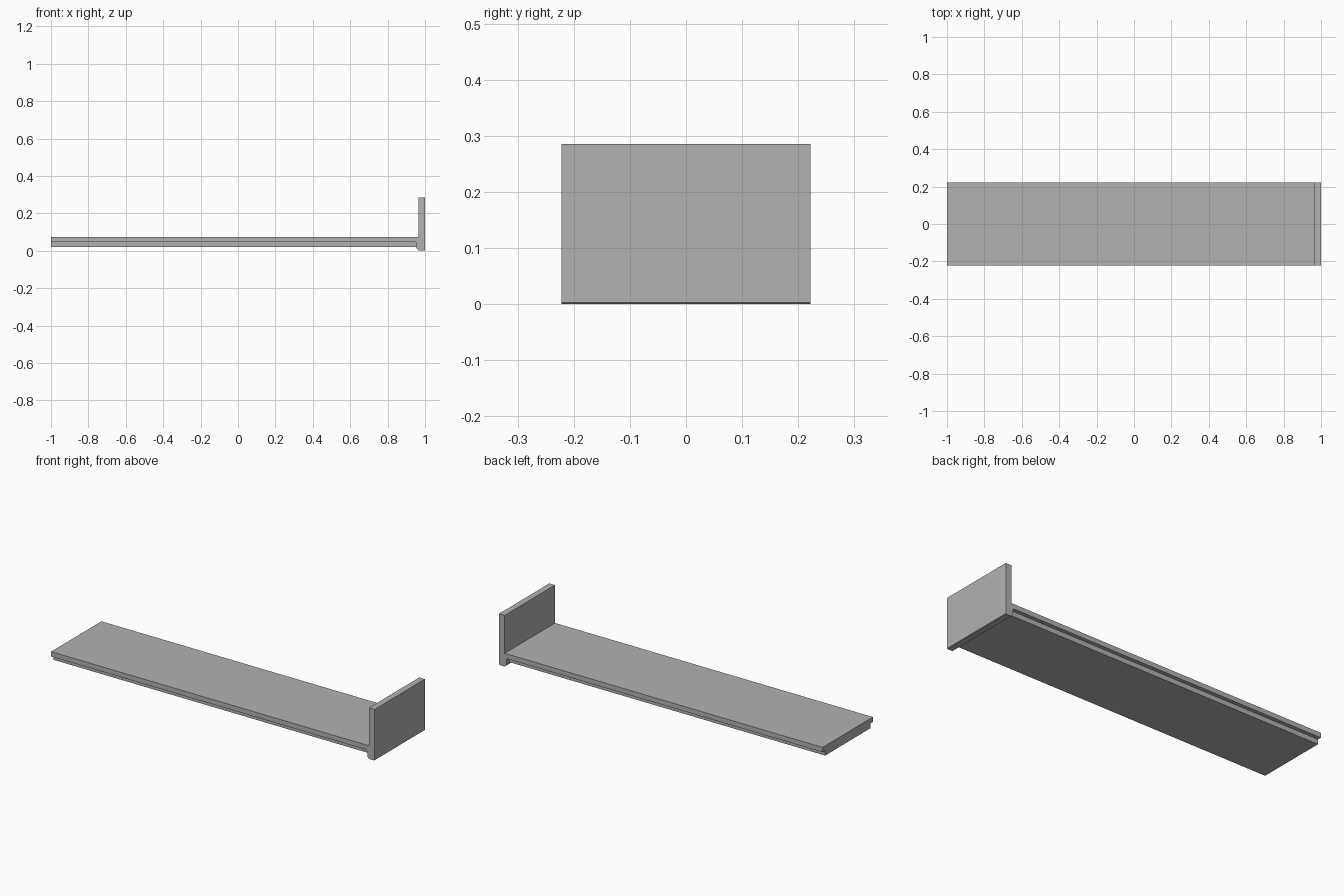
import bpy
import bmesh

cube = bpy.data.objects.get("Cube")
if cube:
    bpy.data.objects.remove(cube, do_unlink=True)

grey = bpy.data.materials.new("plain grey")
grey.use_nodes = True
colour = (0.445, 0.445, 0.445, 1)
grey.diffuse_color = colour
grey.node_tree.nodes["Principled BSDF"].inputs["Base Color"].default_value = colour


def extrude_profile(name, points, half_width):
    """Extrude an x-z profile symmetrically along y."""
    bm = bmesh.new()
    face = bm.faces.new([bm.verts.new((x, -half_width, z)) for x, z in points])
    result = bmesh.ops.extrude_face_region(bm, geom=[face])
    moved = [v for v in result["geom"] if isinstance(v, bmesh.types.BMVert)]
    bmesh.ops.translate(bm, verts=moved, vec=(0, 2 * half_width, 0))
    bmesh.ops.recalc_face_normals(bm, faces=bm.faces)
    mesh = bpy.data.meshes.new(name)
    bm.to_mesh(mesh)
    bm.free()
    mesh.materials.append(grey)
    obj = bpy.data.objects.new(name, mesh)
    bpy.context.collection.objects.link(obj)
    return obj


# Shelf deck and upright end panel in one piece, with a chamfered foot
extrude_profile("deck_and_end_panel", [
    (-1, 0.047), (-1, 0.074), (0.965, 0.074), (0.965, 0.286), (1, 0.286),
    (1, 0.003), (0.997, 0), (0.966, 0), (0.955, 0.013), (0.955, 0.04), (0.948, 0.047),
], 0.222)

# Narrower slab under the deck
extrude_profile("under_slab", [
    (-1, 0.02), (-1, 0.047), (0.96, 0.047), (0.96, 0.02),
], 0.2)
